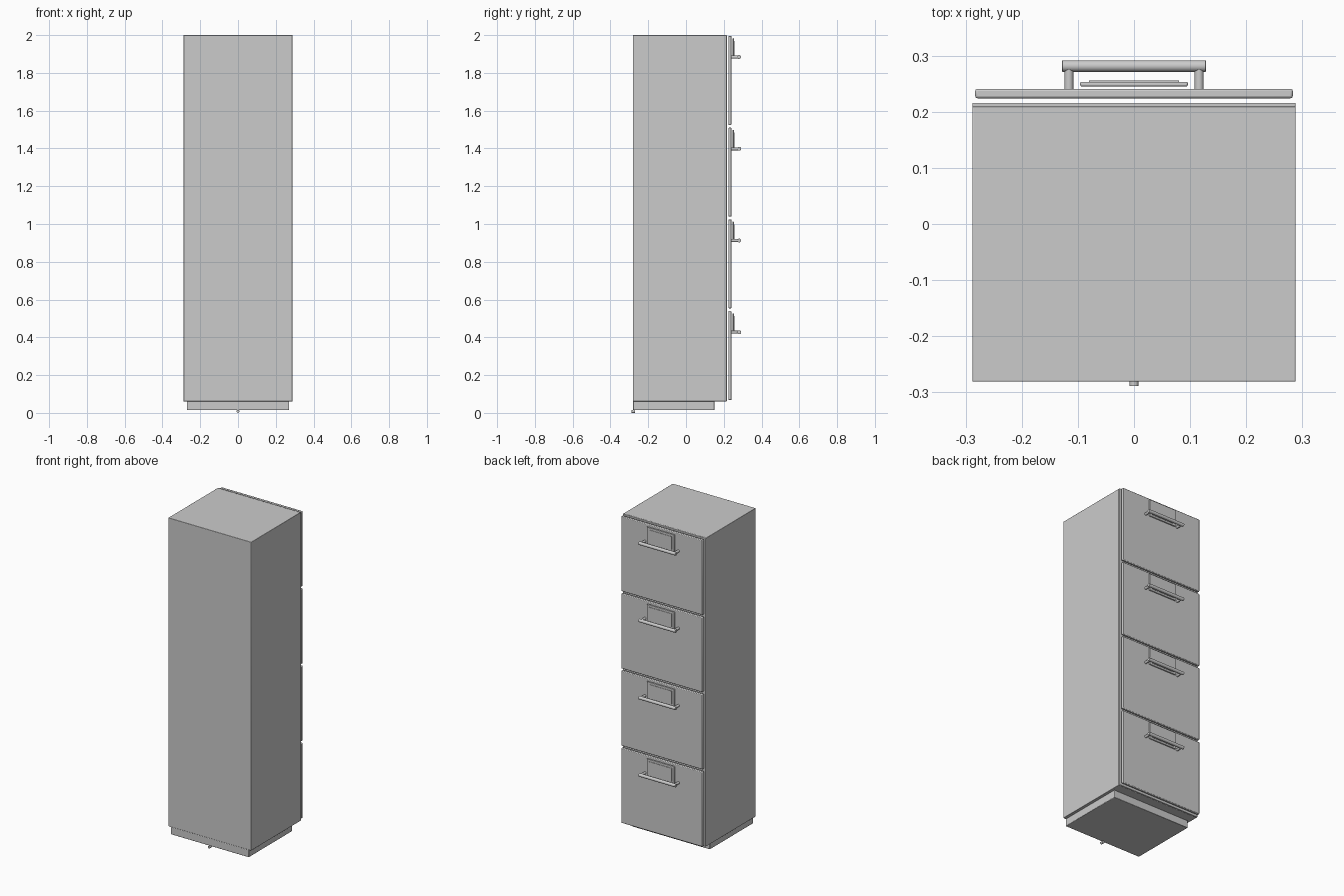
import bpy, math

if "Cube" in bpy.data.objects:
    bpy.data.objects.remove(bpy.data.objects["Cube"])

grey = bpy.data.materials.new("cabinet grey")
grey.diffuse_color = (0.6, 0.6, 0.6, 1)
grey.use_nodes = True
grey.node_tree.nodes["Principled BSDF"].inputs["Base Color"].default_value = grey.diffuse_color


def finish(ob, name, bevel, segments=2):
    ob.name = name
    ob.data.materials.append(grey)
    if bevel:
        m = ob.modifiers.new("soft edges", 'BEVEL')
        m.width = bevel
        m.segments = segments
        m.limit_method = 'ANGLE'
    bpy.ops.object.shade_smooth_by_angle(angle=math.radians(35))
    return ob


def box(name, x, y, z, bevel=0.0):
    """Box from (min, max) ranges on each axis."""
    bpy.ops.mesh.primitive_cube_add(size=1)
    ob = bpy.context.object
    ob.location = [(r[0] + r[1]) / 2 for r in (x, y, z)]
    ob.scale = [r[1] - r[0] for r in (x, y, z)]
    bpy.ops.object.transform_apply(location=False, rotation=False, scale=True)
    return finish(ob, name, bevel)


def rod(name, centre, radius, length, axis, bevel=0.0):
    """Cylinder along x or y."""
    rot = (0, math.pi / 2, 0) if axis == 'x' else (math.pi / 2, 0, 0)
    bpy.ops.mesh.primitive_cylinder_add(vertices=24, radius=radius, depth=length,
                                        location=centre, rotation=rot)
    return finish(bpy.context.object, name, bevel)


# Cabinet carcass, front frame and recessed plinth
box("cabinet_body", (-0.288, 0.288), (-0.281, 0.209), (0.061, 2.0), 0.002)
box("front_frame", (-0.288, 0.288), (0.208, 0.216), (0.061, 2.0), 0.002)
box("plinth", (-0.271, 0.271), (-0.28, 0.15), (0.014, 0.062), 0.003)

# Small stud low on the blank face
rod("rear_stud", (0, -0.2795, 0.008), 0.008, 0.019, 'y')

# Four drawers, each with a label holder and a bar handle
for i in range(4):
    top = 0.539 + i * 0.4855
    n = str(i + 1)
    box("drawer_front_" + n, (-0.283, 0.283), (0.224, 0.241), (top - 0.471, top), 0.004)
    box("label_holder_" + n, (-0.096, 0.096), (0.245, 0.2535),
        (top - 0.12, top - 0.012), 0.003)
    box("label_card_" + n, (-0.08, 0.08), (0.2525, 0.256),
        (top - 0.108, top - 0.026))
    rod("handle_bar_" + n, (0, 0.2815, top - 0.112), 0.0102, 0.256, 'x', 0.001)
    for s, side in ((-1, "left"), (1, "right")):
        rod(f"handle_post_{side}_{n}", (s * 0.116, 0.257, top - 0.112),
            0.008, 0.036, 'y')
